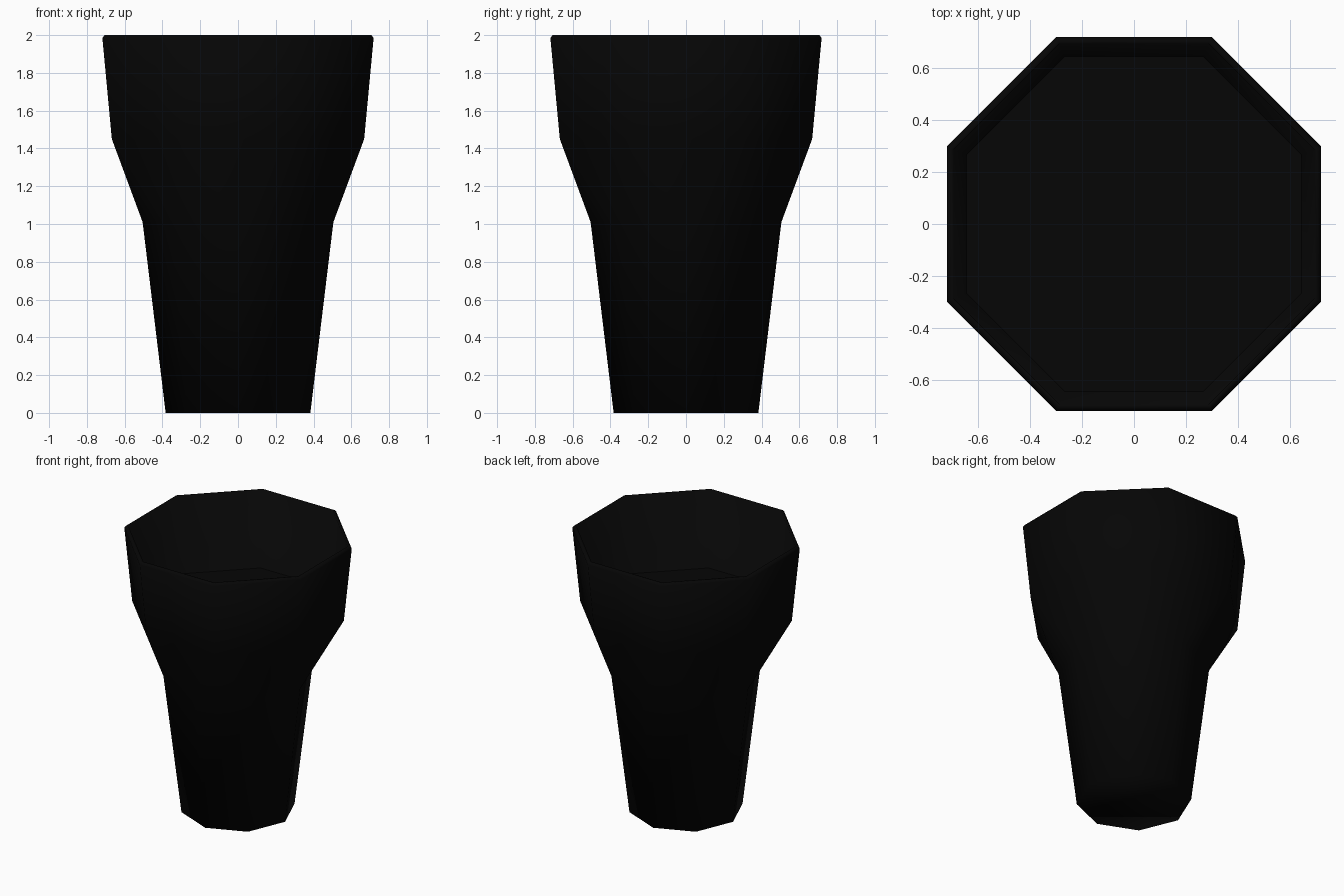
import bpy
import bmesh
import math

cube = bpy.data.objects.get("Cube")
if cube:
    bpy.data.objects.remove(cube, do_unlink=True)

SIDES = 8
FLAT, POINT = 0.5, 0  # ring turned with a flat side or a corner on each axis


def make_material(name, colour):
    mat = bpy.data.materials.new(name)
    mat.use_nodes = True
    mat.diffuse_color = colour
    mat.node_tree.nodes["Principled BSDF"].inputs["Base Color"].default_value = colour
    return mat


def lathe(name, profile, mat, smooth_angle):
    """Eight-sided solid from (half width, height, turn) rings, capped at both ends."""
    bm = bmesh.new()
    rings = []
    for half_width, z, turn in profile:
        r = half_width / math.cos(turn * math.tau / SIDES)
        angles = [(i + turn) * math.tau / SIDES for i in range(SIDES)]
        rings.append(([bm.verts.new((r * math.cos(a), r * math.sin(a), z)) for a in angles], turn))
    for (low, low_turn), (high, high_turn) in zip(rings, rings[1:]):
        for i in range(SIDES):
            j = (i + 1) % SIDES
            if low_turn == high_turn:
                bm.faces.new((low[i], low[j], high[j], high[i]))
            else:
                # Triangles join a ring of corners to a ring of flats
                bm.faces.new((low[i], low[j], high[i]))
                bm.faces.new((low[j], high[j], high[i]))
    bm.faces.new(rings[0][0][::-1])
    bm.faces.new(rings[-1][0])
    mesh = bpy.data.meshes.new(name)
    bm.to_mesh(mesh)
    bm.free()
    mesh.materials.append(mat)
    obj = bpy.data.objects.new(name, mesh)
    bpy.context.collection.objects.link(obj)

    bpy.ops.object.select_all(action="DESELECT")
    obj.select_set(True)
    bpy.context.view_layer.objects.active = obj
    bpy.ops.object.shade_smooth_by_angle(angle=math.radians(smooth_angle))


black = make_material("black", (0.0017, 0.0017, 0.0017, 1))

# Tumbler: turned lower body, flared bowl, rim and inner wall
lathe("tumbler", [
    (0.383, 0, POINT), (0.505, 1.01, POINT),
    (0.668, 1.45, FLAT), (0.718, 1.985, FLAT), (0.706, 2, FLAT),
    (0.692, 2, FLAT), (0.643, 1.44, FLAT),
], black, 100)

# Level surface of the drink inside the bowl
lathe("drink_surface", [(0.64, 1.442, FLAT), (0.643, 1.449, FLAT)], black, 30)
